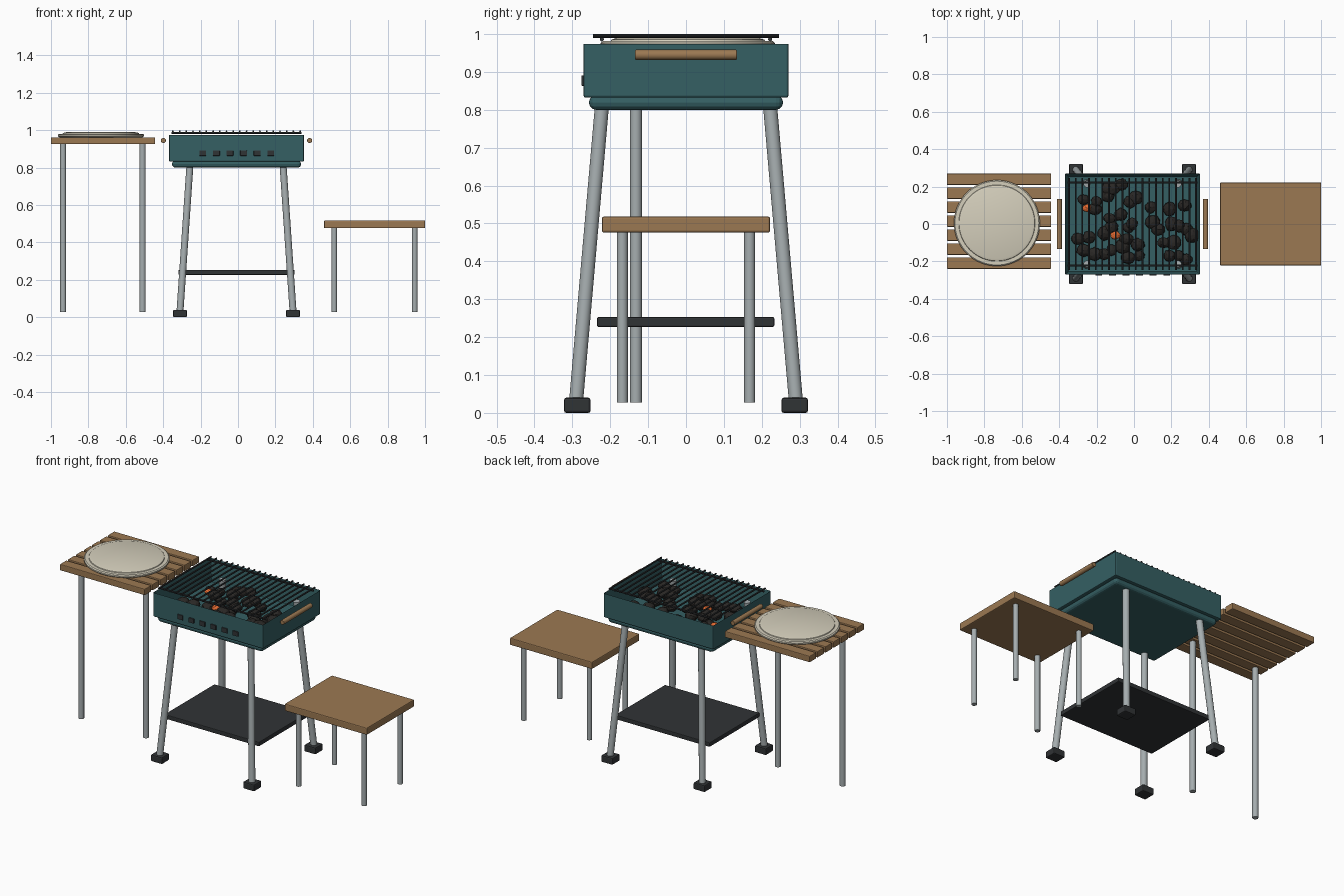
import bpy, bmesh, math, random
from mathutils import Vector

if "Cube" in bpy.data.objects:
    bpy.data.objects.remove(bpy.data.objects["Cube"])

random.seed(4)
CX = -0.008  # centre of the grill


def mat(name, r, g, b):
    m = bpy.data.materials.new(name)
    m.diffuse_color = (r, g, b, 1)
    m.use_nodes = True
    m.node_tree.nodes["Principled BSDF"].inputs["Base Color"].default_value = m.diffuse_color
    return m


TEAL = mat("teal enamel", 0.035, 0.115, 0.125)
WOOD = mat("wood", 0.33, 0.19, 0.085)
METAL = mat("metal", 0.38, 0.42, 0.43)
DARK = mat("dark", 0.03, 0.033, 0.036)
COAL = mat("coal", 0.022, 0.02, 0.018)
EMBER = mat("ember", 0.75, 0.14, 0.03)
CREAM = mat("cream", 0.66, 0.62, 0.5)


def finish(name, bm, m, smooth=True, bevel=0, segs=2):
    bmesh.ops.recalc_face_normals(bm, faces=bm.faces)
    me = bpy.data.meshes.new(name)
    bm.to_mesh(me)
    bm.free()
    me.materials.append(m)
    ob = bpy.data.objects.new(name, me)
    bpy.context.collection.objects.link(ob)
    if bevel:
        b = ob.modifiers.new("bevel", "BEVEL")
        b.width, b.segments, b.limit_method = bevel, segs, "ANGLE"
    if smooth:
        bpy.ops.object.select_all(action="DESELECT")
        ob.select_set(True)
        bpy.context.view_layer.objects.active = ob
        bpy.ops.object.shade_smooth_by_angle(angle=math.radians(35))
    return ob


def box_bm(lo, hi):
    bm = bmesh.new()
    bmesh.ops.create_cube(bm, size=1)
    for v in bm.verts:
        v.co = [l + (c + 0.5) * (h - l) for c, l, h in zip(v.co, lo, hi)]
    return bm


def box(name, lo, hi, m, bevel=0.004, segs=2):
    return finish(name, box_bm(lo, hi), m, False, bevel, segs)


def rod(name, a, b, r, m, n=20, bevel=0):
    a, b = Vector(a), Vector(b)
    bm = bmesh.new()
    bmesh.ops.create_cone(bm, cap_ends=True, segments=n, radius1=r, radius2=r,
                          depth=(b - a).length)
    q = Vector((0, 0, 1)).rotation_difference(b - a)
    for v in bm.verts:
        v.co = q @ v.co + (a + b) / 2
    return finish(name, bm, m, True, bevel)


# Firebox: open-topped box hollowed from the top face, with a rounded base
bm = box_bm((CX - 0.36, -0.27, 0.832), (CX + 0.36, 0.27, 0.977))
top = max(bm.faces, key=lambda f: f.calc_center_median().z)
bmesh.ops.inset_region(bm, faces=[top], thickness=0.022)
for v in top.verts:
    v.co.z = 0.842
finish("firebox", bm, TEAL, False, 0.005)
box("firebox_base", (CX - 0.345, -0.256, 0.80), (CX + 0.345, 0.256, 0.838), TEAL, 0.018, 3)

# Air vents on the front
for i in range(6):
    x = CX - 0.18 + i * 0.0725
    box("vent", (x - 0.018, -0.276, 0.863), (x + 0.018, -0.262, 0.891), DARK, 0.002)

# Splayed legs and feet
for sx in (-1, 1):
    for sy in (-1, 1):
        rod("grill_leg", (CX + sx * 0.303, sy * 0.291, 0.02),
            (CX + sx * 0.243, sy * 0.214, 0.90), 0.0185, METAL, 24)
        x, y = CX + sx * 0.302, sy * 0.287
        box("foot", (x - 0.037, y - 0.035, 0), (x + 0.037, y + 0.035, 0.04), DARK, 0.006)

# Lower shelf
box("lower_shelf", (CX - 0.31, -0.235, 0.227), (CX + 0.31, 0.233, 0.253), DARK)

# Side handles
for sx in (-1, 1):
    x = CX + sx * 0.391
    rod("handle", (x, -0.134, 0.945), (x, 0.134, 0.945), 0.0135, WOOD, 20, 0.002)

# Cooking grate
for i in range(20):
    x = CX - 0.34 + i * 0.68 / 19
    rod("grate_bar", (x, -0.245, 0.9945), (x, 0.245, 0.9945), 0.0048, DARK, 10)
for y in (-0.222, 0.222):
    rod("grate_rail", (CX - 0.348, y, 0.986), (CX + 0.348, y, 0.986), 0.0055, DARK, 10)

# Charcoal bed, positions in hundredths
COALS = [(-27, 13), (-20, 12), (-21, 8), (-11, 19), (-7, 21), (-14, 15), (-14, 19),
         (-2, 12), (1, 14), (-13, 3), (-7, 5), (-1, 0), (-3, -2), (9, 9), (10, 1),
         (19, 8), (27, 10), (20, 0), (24, -1), (16, -10), (21, -10), (13, -3),
         (28, -3), (31, -6), (-30, -8), (-24, -7), (-16, -5), (-12, -2), (-27, -14),
         (-21, -16), (-16, -16), (-12, -14), (-6, -12), (-4, -8), (2, -11),
         (-3, -18), (3, -17), (19, -17), (24, -17), (28, -19)]


def coal(name, x, y, z, r, m):
    bm = bmesh.new()
    bmesh.ops.create_icosphere(bm, subdivisions=2, radius=r)
    sx, sy = random.uniform(0.9, 1.15), random.uniform(0.85, 1.1)
    for v in bm.verts:
        k = random.uniform(0.92, 1.06)
        v.co = (x + v.co.x * k * sx, y + v.co.y * k * sy, z + v.co.z * k * 0.75)
    finish(name, bm, m, False)


for x, y in COALS:
    coal("coal", x / 100, y / 100, random.uniform(0.858, 0.874),
         random.uniform(0.031, 0.039), COAL)
for x, y in ((-0.25, 0.085), (-0.10, -0.06)):
    coal("ember", x, y, 0.873, 0.024, EMBER)

# Slatted side table on two legs
for i in range(7):
    y = -0.24 + i * 0.0748
    box("table_slat", (-1.0, y, 0.925), (-0.443, y + 0.061, 0.962), WOOD)
for x in (-0.935, -0.51):
    rod("table_leg", (x, -0.132, 0.027), (x, -0.132, 0.93), 0.016, METAL)

# Plate: lathed profile
profile = [(0, 0.962), (0.222, 0.962), (0.23, 0.968), (0.23, 0.976), (0.224, 0.981),
           (0.204, 0.981), (0.202, 0.985), (0.19, 0.989), (0, 0.991)]
bm = bmesh.new()
vs = [bm.verts.new((r, 0, z)) for r, z in profile]
es = [bm.edges.new(p) for p in zip(vs, vs[1:])]
bmesh.ops.spin(bm, geom=vs + es, cent=(0, 0, 0), axis=(0, 0, 1),
               angle=math.tau, steps=64, use_merge=True)
bmesh.ops.remove_doubles(bm, verts=bm.verts, dist=1e-5)
plate = finish("plate", bm, CREAM)
plate.location = (-0.733, 0.005, 0)

# Low stool
box("stool_seat", (0.46, -0.222, 0.476), (1.0, 0.222, 0.518), WOOD, 0.005)
for x in (0.515, 0.945):
    for y in (-0.168, 0.168):
        rod("stool_leg", (x, y, 0.027), (x, y, 0.48), 0.0145, METAL)
